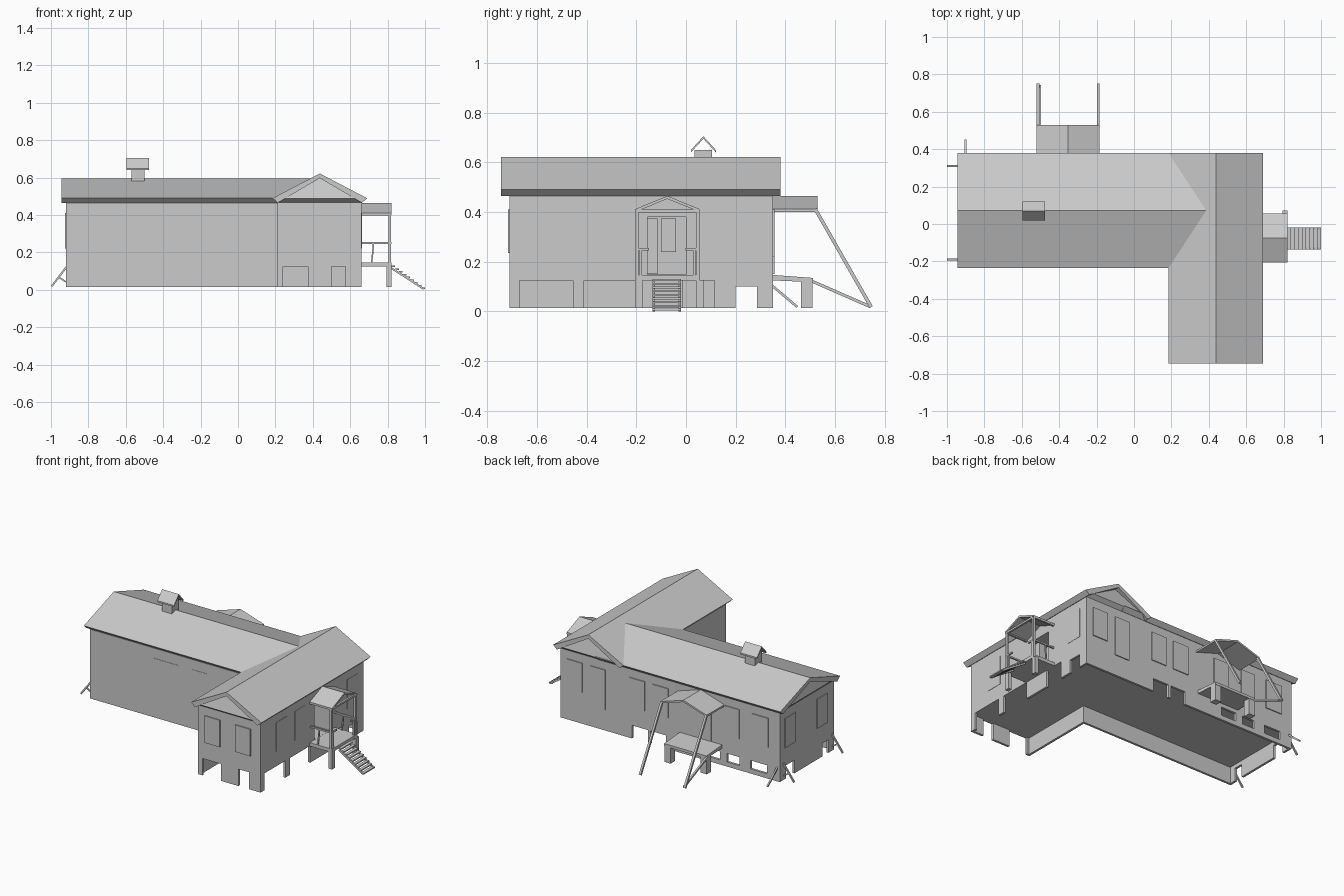
import bpy, bmesh
from mathutils import Vector

cube = bpy.data.objects.get("Cube")
if cube:
    bpy.data.objects.remove(cube, do_unlink=True)

grey = bpy.data.materials.new("plain_grey")
grey.use_nodes = True
grey.diffuse_color = (0.6, 0.6, 0.6, 1)
grey.node_tree.nodes["Principled BSDF"].inputs["Base Color"].default_value = (0.6, 0.6, 0.6, 1)


def finish(name, bm):
    bmesh.ops.recalc_face_normals(bm, faces=bm.faces)
    mesh = bpy.data.meshes.new(name)
    bm.to_mesh(mesh)
    bm.free()
    mesh.materials.append(grey)
    ob = bpy.data.objects.new(name, mesh)
    bpy.context.collection.objects.link(ob)
    return ob


def hull(name, pts):
    bm = bmesh.new()
    for p in pts:
        bm.verts.new(p)
    bmesh.ops.convex_hull(bm, input=bm.verts)
    return finish(name, bm)


def box(name, x, y, z):
    return hull(name, [(a, b, c) for a in x for b in y for c in z])


def place(axis, along, across, z):
    return (along, across, z) if axis == "x" else (across, along, z)


def prism(name, axis, profile, a, b):
    """Extrude an (across, z) profile along an axis."""
    bm = bmesh.new()
    face = bm.faces.new([bm.verts.new(place(axis, a, c, z)) for c, z in profile])
    out = bmesh.ops.extrude_face_region(bm, geom=[face])
    moved = [v for v in out["geom"] if isinstance(v, bmesh.types.BMVert)]
    bmesh.ops.translate(bm, verts=moved, vec=place(axis, b - a, 0, 0))
    return finish(name, bm)


def gable_roof(name, axis, c0, c1, eave, peak, a, b, inset=0.0, drop=0.015):
    """Thin two-sided roof with its ridge along the axis."""
    mid = (c0 + c1) / 2
    prism(name, axis, [(c0, eave), (mid, peak), (c1, eave), (c1 - inset, eave - drop),
                       (mid, peak - drop), (c0 + inset, eave - drop)], a, b)


def pediment(name, axis, c0, c1, outer, wall, apex):
    """Sloping gable infill between the roof edge and the wall."""
    i = 0.027
    hull(name, [place(axis, outer, c0 + 0.01, 0.487), place(axis, outer, c1 - 0.01, 0.487),
                place(axis, wall, c0 + i, 0.465), place(axis, wall, c1 - i, 0.465),
                place(axis, wall, (c0 + c1) / 2, apex)])


def bar(name, p, q, r=0.006):
    """Square bar between two points."""
    p, q = Vector(p), Vector(q)
    bm = bmesh.new()
    bmesh.ops.create_cube(bm, size=1)
    d = q - p
    rot = d.to_track_quat("Z", "Y")
    for v in bm.verts:
        v.co = (p + q) / 2 + rot @ Vector((v.co.x * 2 * r, v.co.y * 2 * r, v.co.z * d.length))
    return finish(name, bm)


GROUND, FLOOR, WALL = 0.015, 0.125, 0.465


def skirt(name, axis, a, b, across, openings=()):
    """Thin foundation wall made of piers, lintels and sills."""
    def piece(lo, hi, z0, z1):
        if hi - lo > 0.001 and z1 - z0 > 0.001:
            along = (lo, hi)
            box(name, *((along, across) if axis == "x" else (across, along)), (z0, z1))
    pos = a
    for lo, hi, z0, z1 in openings:
        piece(pos, lo, GROUND, FLOOR)
        piece(lo, hi, GROUND, z0)
        piece(lo, hi, z1, FLOOR)
        pos = hi
    piece(pos, b, GROUND, FLOOR)


# Upper walls of both wings
prism("long_wing_walls", "x", [(-0.21, FLOOR), (0.35, FLOOR), (0.35, WALL), (0.07, 0.58),
                               (-0.21, WALL)], -0.92, 0.44)
cross = prism("cross_wing_walls", "y", [(0.21, FLOOR), (0.66, FLOOR), (0.66, WALL),
                                        (0.44, 0.606), (0.21, WALL)], -0.71, 0.35)

# Doorway recess
cutter = box("door_cutter", (0.55, 0.75), (-0.155, 0.0), (0.148, 0.38))
cutter.hide_render = True
cut = cross.modifiers.new("doorway", "BOOLEAN")
cut.object = cutter
cut.solver = "EXACT"
bpy.context.view_layer.objects.active = cross
bpy.ops.object.modifier_apply(modifier=cut.name)
bpy.data.objects.remove(cutter, do_unlink=True)
bar("open_door", (0.61, -0.135, 0.15), (0.61, -0.135, 0.375), 0.02)
box("inner_door", (0.55, 0.565), (-0.10, -0.04), (0.24, 0.375))

# Main roofs with sloping gable infill
gable_roof("long_wing_roof", "x", -0.235, 0.38, 0.49, 0.595, -0.945, 0.39, 0.027, 0.025)
gable_roof("cross_wing_roof", "y", 0.185, 0.69, 0.49, 0.622, -0.745, 0.38, 0.027, 0.025)
pediment("left_pediment", "x", -0.235, 0.38, -0.94, -0.919, 0.575)
pediment("front_pediment", "y", 0.185, 0.69, -0.74, -0.709, 0.6)
pediment("back_pediment", "y", 0.185, 0.69, 0.375, 0.349, 0.6)

# Foundation walls with openings
low, top = GROUND, 0.1
skirt("back_foundation", "x", -0.92, 0.66, (0.335, 0.35),
      [(-0.83, -0.71, 0.045, top), (-0.63, -0.54, 0.045, top), (-0.49, -0.38, 0.045, top),
       (-0.1, 0.01, low, top), (0.03, 0.145, low, top)])
skirt("long_front_foundation", "x", -0.92, 0.21, (-0.21, -0.195))
skirt("cross_front_foundation", "x", 0.21, 0.66, (-0.71, -0.695),
      [(0.24, 0.375, low, FLOOR), (0.5, 0.575, low, FLOOR)])
skirt("left_foundation", "y", -0.21, 0.35, (-0.92, -0.905),
      [(-0.15, -0.09, low, top), (0.2, 0.285, low, top)])
skirt("inner_foundation", "y", -0.71, -0.195, (0.21, 0.225))
skirt("right_foundation", "y", -0.71, 0.35, (0.645, 0.66),
      [(-0.67, -0.455, low, FLOOR), (-0.41, -0.2, low, FLOOR), (-0.015, 0.115, low, FLOOR),
       (0.2, 0.285, low, top)])

# Windows as thin plates
for x0, x1, z0 in [(0.5, 0.61, 0.22), (0.335, 0.44, 0.15), (0.05, 0.16, 0.22), (-0.12, -0.005, 0.22),
                   (-0.43, -0.32, 0.15), (-0.63, -0.53, 0.22), (-0.84, -0.72, 0.22)]:
    box("back_window", (x0, x1), (0.349, 0.356), (z0, 0.41))
for x0 in (0.26, 0.48):
    box("gable_window", (x0, x0 + 0.11), (-0.717, -0.709), (0.235, 0.41))
for x0, x1 in [(-0.465, -0.28), (-0.18, -0.08)]:
    box("front_window", (x0, x1), (-0.212, -0.209), (0.16, 0.4))
for y0 in (-0.14, 0.19):
    box("left_window", (-0.926, -0.919), (y0, y0 + 0.11), (0.22, 0.41))
for y0 in (-0.55, -0.36, 0.18):
    box("right_window", (0.659, 0.662), (y0, y0 + 0.11), (0.22, 0.41))

# Entrance porch
gable_roof("porch_roof", "x", -0.205, 0.055, 0.412, 0.465, 0.65, 0.82, 0.0, 0.012)
box("porch_tie_beam", (0.805, 0.818), (-0.2, 0.05), (0.398, 0.41))
box("porch_deck", (0.66, 0.82), (-0.205, 0.055), (0.125, 0.147))
for y, side in ((-0.198, 1), (0.048, -1)):
    bar("porch_post", (0.811, y, 0.14), (0.811, y, 0.41), 0.007)
    bar("porch_eave_beam", (0.66, y, 0.404), (0.818, y, 0.404))
    bar("porch_rail", (0.66, y, 0.25), (0.82, y, 0.25), 0.005)
    bar("porch_brace", (0.715, y, 0.147), (0.725, y, 0.25), 0.004)
    bar("porch_front_rail", (0.811, y, 0.25), (0.811, y + side * 0.05, 0.25), 0.005)
    bar("porch_newel", (0.811, y + side * 0.015, 0.14), (0.811, y + side * 0.015, 0.25), 0.005)
    box("porch_leg", (0.795, 0.82), (y - 0.007, y + 0.023), (GROUND, 0.126))

# Entrance steps
steps = 9
for i in range(steps):
    x = 0.82 + 0.02 * i
    z = 0.13 - 0.0148 * i
    box("step", (x, x + 0.02), (-0.135, -0.02), (z - 0.008, z))
for y in (-0.13, -0.025):
    bar("stair_stringer", (0.82, y, 0.116), (0.993, y, 0.005), 0.005)

# Back terrace
gable_roof("terrace_roof", "y", -0.52, -0.185, 0.412, 0.465, 0.35, 0.53, 0.0, 0.012)
hull("terrace_deck", [(x, y, z) for x in (-0.505, -0.2)
                      for y, z in ((0.35, 0.125), (0.35, 0.147), (0.51, 0.118), (0.51, 0.135))])
for x in (-0.505, -0.245):
    box("terrace_leg", (x, x + 0.045), (0.462, 0.508), (GROUND, 0.125))
for x in (-0.513, -0.192):
    bar("terrace_roof_pole", (x, 0.52, 0.412), (x, 0.745, 0.018), 0.007)
bar("terrace_brace", (-0.503, 0.5, 0.125), (-0.503, 0.74, 0.02))

# Corner props
bar("back_prop", (-0.9, 0.345, 0.105), (-0.9, 0.448, 0.018), 0.005)
for y in (0.31, -0.19):
    bar("left_prop", (-0.915, y, 0.125), (-0.996, y, 0.019), 0.005)
    bar("left_prop_strut", (-0.915, y, 0.04), (-0.955, y, 0.065), 0.004)

# Chimney
box("chimney", (-0.57, -0.5), (0.035, 0.105), (0.55, 0.65))
gable_roof("chimney_cap", "x", 0.02, 0.12, 0.65, 0.705, -0.595, -0.475, 0.0, 0.01)
